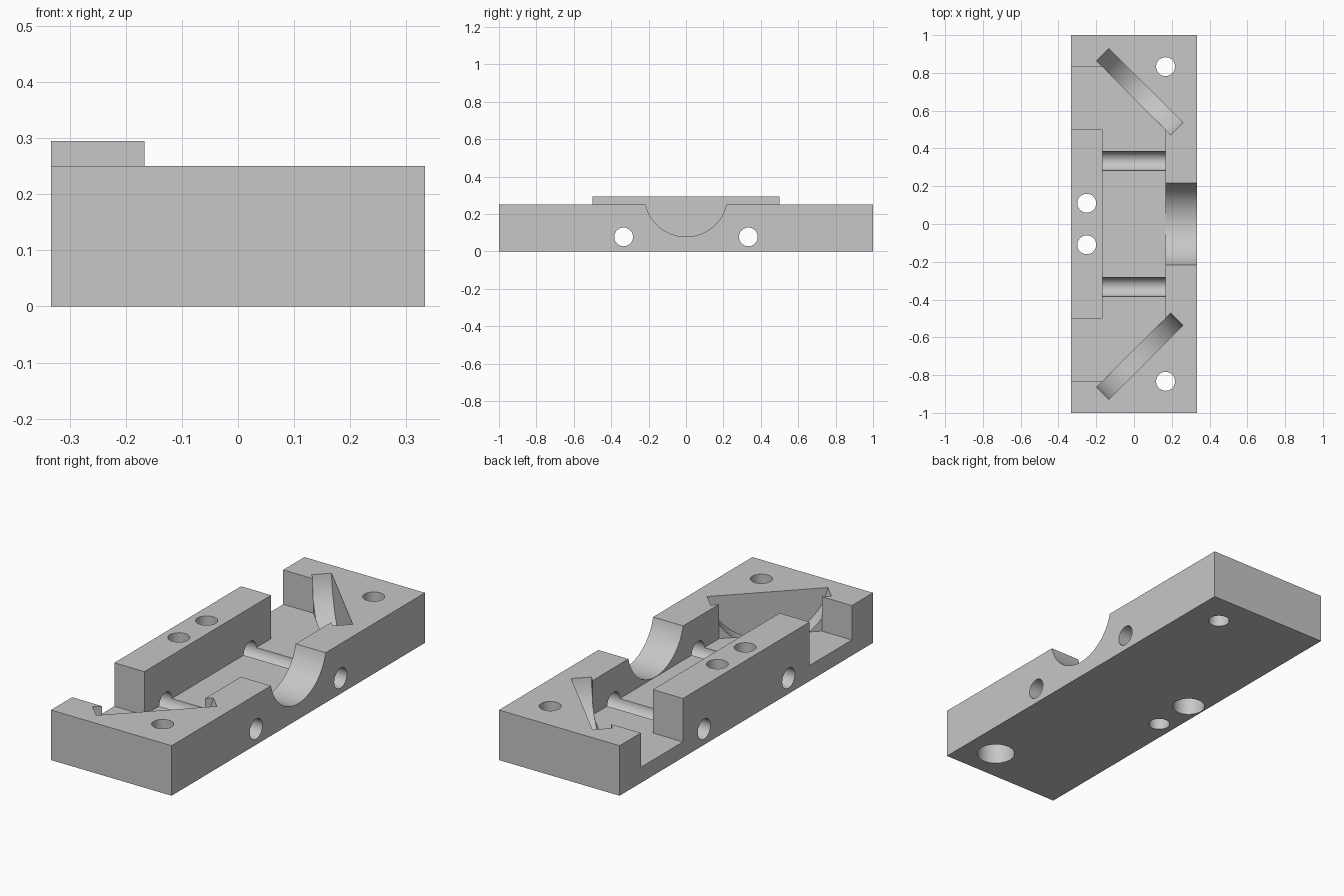
import bpy, bmesh, math
from mathutils import Matrix, Vector

cube = bpy.data.objects.get("Cube")
if cube:
    bpy.data.objects.remove(cube, do_unlink=True)

FLOOR, DECK, TOP = 0.078, 0.25, 0.295
HX, RAIL_X, RAIL_Y = 0.3333, -0.167, 0.5

grey = bpy.data.materials.new("light_grey")
grey.use_nodes = True
color = (0.57, 0.57, 0.57, 1)
grey.diffuse_color = color
grey.node_tree.nodes["Principled BSDF"].inputs["Base Color"].default_value = color


def finish(bm, name):
    bmesh.ops.recalc_face_normals(bm, faces=bm.faces)
    mesh = bpy.data.meshes.new(name)
    bm.to_mesh(mesh)
    bm.free()
    mesh.materials.append(grey)
    obj = bpy.data.objects.new(name, mesh)
    bpy.context.collection.objects.link(obj)
    return obj


def prism(name, outline, z0, z1):
    """Extrude a plan outline between two heights."""
    bm = bmesh.new()
    face = bm.faces.new([bm.verts.new((x, y, z0)) for x, y in outline])
    up = bmesh.ops.extrude_face_region(bm, geom=[face])["geom"]
    verts = [v for v in up if isinstance(v, bmesh.types.BMVert)]
    bmesh.ops.translate(bm, verts=verts, vec=(0, 0, z1 - z0))
    return finish(bm, name)


def cylinder(name, center, axis, radius, length, sides=48):
    """Cylinder centred on a point and aligned with an axis."""
    bm = bmesh.new()
    turn = Vector(axis).to_track_quat("Z", "Y").to_matrix().to_4x4()
    bmesh.ops.create_cone(bm, cap_ends=True, segments=sides, radius1=radius,
                          radius2=radius, depth=length,
                          matrix=Matrix.Translation(center) @ turn)
    return finish(bm, name)


# Solid block, tall enough to include the raised rail
body = prism("mount_block", [(-HX, -1), (HX, -1), (HX, 1), (-HX, 1)], 0, TOP)
cutters = []

# Deck level everywhere except the rail
cutters.append(prism("deck_cutter", [
    (-1, -2), (1, -2), (1, 2), (-1, 2), (-1, RAIL_Y), (RAIL_X, RAIL_Y),
    (RAIL_X, -RAIL_Y), (-1, -RAIL_Y)], DECK, 1))

# Open pocket with angled corners, wrapping around the rail
half = [(RAIL_X, RAIL_Y), (-1, RAIL_Y), (-1, 0.833), (RAIL_X, 0.833), (0.167, 0.5)]
cutters.append(prism("pocket_cutter",
                     half + [(x, -y) for x, y in reversed(half)], FLOOR, 1))

# Round notch through the long wall
cutters.append(cylinder("notch_cutter", (0.3, 0, 0.301), (1, 0, 0), 0.222, 0.267, 96))

for s in (-1, 1):
    # Round disc slots behind the angled corners
    cutters.append(cylinder("disc_slot_cutter", (0.03, s * 0.70, 0.3),
                            (1, s, 0), 0.282, 0.092, 96))
    # Cross bores, leaving half-round grooves in the floor
    cutters.append(cylinder("cross_bore_cutter", (0, s / 3, FLOOR), (1, 0, 0), 0.05, 1))
    # Upright screw holes in deck and rail
    cutters.append(cylinder("deck_hole_cutter", (0.167, s * 0.833, 0.2), (0, 0, 1), 0.05, 1))
    cutters.append(cylinder("rail_hole_cutter", (-0.25, s * 0.11, 0.2), (0, 0, 1), 0.05, 1))

# Wider recesses under one deck hole and one rail hole
cutters.append(cylinder("deck_recess_cutter", (0.167, -0.833, 0), (0, 0, 1), 0.09, 0.25))
cutters.append(cylinder("rail_recess_cutter", (-0.25, 0.11, 0), (0, 0, 1), 0.076, 0.25))

bpy.ops.object.select_all(action="DESELECT")
bpy.context.view_layer.objects.active = body
body.select_set(True)
for cutter in cutters:
    cutter.hide_render = True
    mod = body.modifiers.new("cut", "BOOLEAN")
    mod.operation = "DIFFERENCE"
    mod.solver = "EXACT"
    mod.object = cutter
    bpy.ops.object.modifier_apply(modifier=mod.name)
    bpy.data.objects.remove(cutter, do_unlink=True)

bpy.ops.object.shade_smooth_by_angle(angle=math.radians(30))
